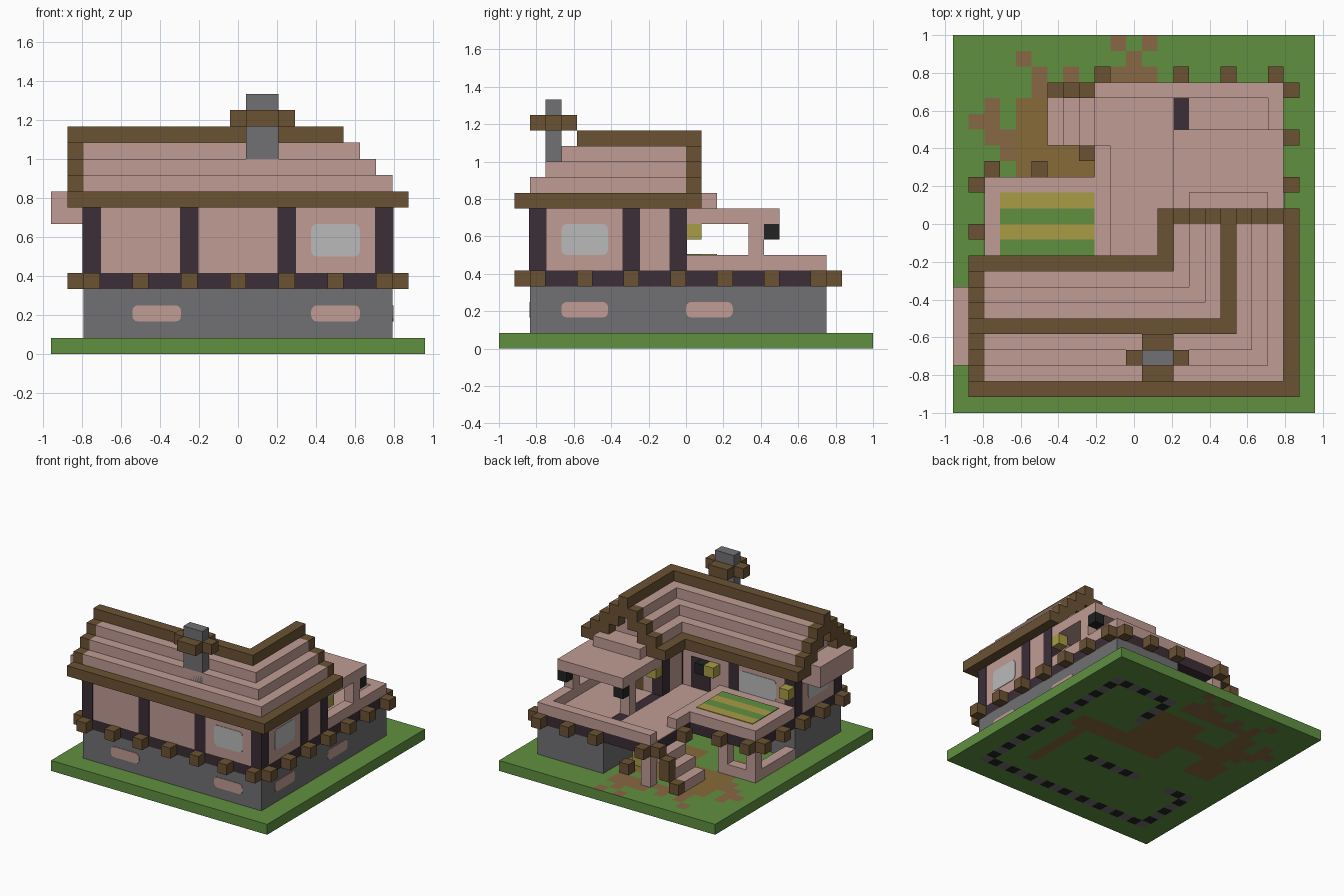
import bpy
import bmesh
from mathutils import Vector

V = 2 / 24          # block size
NX, NY = 23, 24     # plot size in blocks

cube = bpy.data.objects.get("Cube")
if cube:
    bpy.data.objects.remove(cube, do_unlink=True)


def material(name, hexcode):
    def linear(c):
        return c / 12.92 if c <= 0.04045 else ((c + 0.055) / 1.055) ** 2.4
    rgb = [linear(b / 255) for b in bytes.fromhex(hexcode)]
    m = bpy.data.materials.new(name)
    m.use_nodes = True
    m.diffuse_color = (*rgb, 1)
    m.node_tree.nodes["Principled BSDF"].inputs["Base Color"].default_value = (*rgb, 1)
    return m


pink = material("dusty pink", "c09c94")
brown = material("wood brown", "6b5234")
green = material("grass green", "609040")
grey = material("stone grey", "717073")
plum = material("dark plum", "3c2e37")
glass = material("pale glass", "bababa")
yellow = material("straw yellow", "a89c45")
black = material("soot black", "222222")
soil = material("soil brown", "886844")
path = material("path tan", "876b38")


def finish(name, bm, *mats):
    me = bpy.data.meshes.new(name)
    bm.to_mesh(me)
    bm.free()
    for m in mats:
        me.materials.append(m)
    ob = bpy.data.objects.new(name, me)
    bpy.context.scene.collection.objects.link(ob)
    return ob


def add_box(bm, lo, hi):
    """Add a box given in block coordinates and return its vertices."""
    lo, hi = Vector(lo), Vector(hi)
    vs = bmesh.ops.create_cube(bm, size=1)["verts"]
    for v in vs:
        p = (lo + hi) / 2 + v.co * (hi - lo)
        v.co = Vector((p.x - NX / 2, p.y - NY / 2, p.z)) * V
    return vs


def boxes(name, mat, *items):
    bm = bmesh.new()
    for x0, x1, y0, y1, z0, z1 in items:
        add_box(bm, (x0, y0, z0), (x1, y1, z1))
    return finish(name, bm, mat)


def blocks(name, mat, cells, z0, z1, e=0):
    """One-block columns on a list of (x, y) cells."""
    return boxes(name, mat, *[(x - e, x + 1 + e, y - e, y + 1 + e, z0, z1)
                              for x, y in cells])


def plate(name, mat, axis, at, u, v):
    """Thin plate with rounded corners on a wall facing x (0) or y (1)."""
    t = 0.05
    lo, hi = [u[0], u[0], v[0]], [u[1], u[1], v[1]]
    other = 1 - axis
    lo[other], hi[other] = u
    lo[axis], hi[axis] = at - t, at + t
    bm = bmesh.new()
    add_box(bm, lo, hi)
    edges = [e for e in bm.edges
             if abs((e.verts[0].co - e.verts[1].co)[axis]) > t * V]
    bmesh.ops.bevel(bm, geom=edges, offset=0.35 * V, segments=3,
                    profile=0.5, affect="EDGES")
    return finish(name, bm, mat)


# Ground slab: cells coloured by rule on the top and bottom
def inside(x, y, rects):
    return any(a <= x < b and c <= y < d for a, b, c, d in rects)


path_rects = [(4, 6, 15, 20), (6, 9, 15, 17), (9, 14, 12, 19), (14, 19, 12, 14),
              (17, 18, 5, 12), (3, 6, 12, 15)]
soil_rects = [(9, 13, 20, 22), (11, 12, 22, 23), (10, 11, 23, 24), (12, 13, 23, 24),
              (4, 5, 22, 23), (5, 6, 20, 22), (7, 8, 21, 22), (2, 3, 18, 20),
              (1, 2, 18, 19), (2, 4, 17, 18), (3, 4, 16, 17), (6, 9, 20, 21)]
wall_rects = [(2, 21, 2, 3), (20, 21, 2, 21), (14, 21, 20, 21), (14, 15, 16, 21),
              (2, 3, 2, 9), (2, 5, 8, 9), (8, 14, 8, 9)]

bm = bmesh.new()
bmesh.ops.create_grid(bm, x_segments=NX, y_segments=NY, size=1)
for v in bm.verts:
    v.co.x *= NX / NY
new = bmesh.ops.extrude_face_region(bm, geom=bm.faces[:], use_keep_orig=True)["geom"]
bmesh.ops.translate(bm, vec=(0, 0, V),
                    verts=[g for g in new if isinstance(g, bmesh.types.BMVert)])
bmesh.ops.recalc_face_normals(bm, faces=bm.faces[:])
for f in bm.faces:
    c = f.calc_center_median()
    x, y = int(c.x / V + NX / 2), int(c.y / V + NY / 2)
    if abs(f.normal.z) > 0.5:
        if f.normal.z < 0 and inside(x, y, wall_rects):
            f.material_index = 3 + (x + y) % 2
        elif inside(x, y, path_rects):
            f.material_index = 1
        elif inside(x, y, soil_rects):
            f.material_index = 2
finish("ground", bm, green, path, soil, grey, black)

# Stone foundation with inlaid panels
boxes("foundation", grey, (2, 21, 2, 9, 1, 4), (14, 21, 9, 21, 1, 4))
for x in (5, 16):
    plate("foundation_panel_front", pink, 1, 2, (x, x + 3), (2, 3))
for y in (4, 12):
    plate("foundation_panel_side", pink, 0, 21, (y, y + 3), (2, 3))

# Floor beams with projecting ends
boxes("floor_beams", plum, (2, 21, 2, 9, 4, 5), (9, 21, 9, 21, 4, 5),
      (2, 9, 9, 15, 4, 5))
run = range(2, 21, 3)
ends = [(x, 1) for x in run] + [(21, y) for y in run]
ends += [(1, y) for y in run if y < 15] + [(x, 21) for x in (9, 14, 17, 20)]
ends += [(2, 15), (5, 15), (8, 16)]
blocks("beam_ends", brown, ends, 4, 5)

# Terrace floor, railings and raised garden bed
e = 0.06
boxes("terrace_floor", pink, (9, 14, 9, 21, 5, 5 + e), (15, 21, 12, 21, 5, 5 + e))
boxes("terrace_railing", pink, (9, 21, 20, 21, 5, 6), (20, 21, 12, 20, 5, 6),
      (9, 10, 9, 17, 5, 6))
boxes("garden_box", pink, (2, 9, 9, 15, 5, 6))
for i in range(4):
    y = 10 + i
    boxes("garden_row", yellow if i % 2 else green, (3, 9, y, y + 1, 6, 6 + e))

# Ground fence and supports below the terrace
boxes("lower_fence", pink, (2, 3, 9, 15, 1, 2), (3, 6, 14, 15, 1, 2))
blocks("terrace_supports", pink, [(2, 14), (5, 14), (9, 20)], 1, 4)
blocks("crate", brown, [(12, 19)], 1, 2)
blocks("straw_bale", yellow, [(12, 17)], 1, 3)

# Stairs with a stepped wooden side
for i in range(3):
    x = 6 + i
    boxes("stair_step", pink, (x, x + 1, 17, 20, 1 + i, 2 + i))
    boxes("stair_side", brown, (x, x + 1, 20, 21, 1 + i + i // 2, 2 + i + (i + 1) // 2))

# House walls and corner posts
boxes("walls", pink, (2, 21, 2, 9, 5, 9), (14, 21, 9, 12, 5, 9))
posts = [(x, y) for x in (2, 8, 14, 20) for y in (2, 8)] + [(14, 11), (20, 11)]
blocks("wall_posts", plum, posts, 5, 9, e)

# Windows and doors
plate("window_front", glass, 1, 2, (16, 19), (6, 8))
plate("window_side", glass, 0, 21, (4, 7), (6, 8))
plate("window_gable", glass, 0, 2, (4, 7), (6, 8))
plate("window_back", glass, 1, 9, (4, 8), (6, 8))
boxes("back_door", plum, (11, 13, 9, 9 + e, 5, 8))
boxes("porch_door", brown, (16, 19, 12, 12 + e, 5, 8))

# Stepped roof: a long range with a wing to the back
for k in range(5):
    z = 9 + k
    boxes("roof_course", pink if 0 < k < 4 else brown,
          (2, 22 - k, 1 + k, 10 - k, z, z + 1),
          (13 + k, 22 - k, 10 - k, 12, z, z + 1))
    low = z - (k > 0)
    blocks("gable_verge", brown,
           {(1, 1 + k), (1, 9 - k), (13 + k, 12), (21 - k, 12)}, low, z + 1)

# Hoods on both gables
boxes("gable_hood", pink, (0, 2, 3, 8, 8, 10))
boxes("porch_hood", pink, (15, 20, 12, 14, 9, 10))

# Porch roof, posts and lanterns
boxes("porch_roof", pink, (14, 21, 12, 18, 8, 9))
blocks("porch_posts", pink, [(14, 16), (20, 16)], 5, 8)
blocks("porch_lanterns", black, [(14, 17), (20, 17), (11, 9)], 7, 8)
blocks("wall_lamps", yellow, [(14, 12), (20, 12), (10, 9), (2, 9)], 7, 8)

# Chimney with a wooden collar
boxes("chimney", grey, (12, 14, 3, 4, 11, 16))
boxes("chimney_collar", brown, (11, 12, 3, 4, 14, 15), (14, 15, 3, 4, 14, 15),
      (12, 14, 2, 3, 14, 15), (12, 14, 4, 5, 14, 15))
